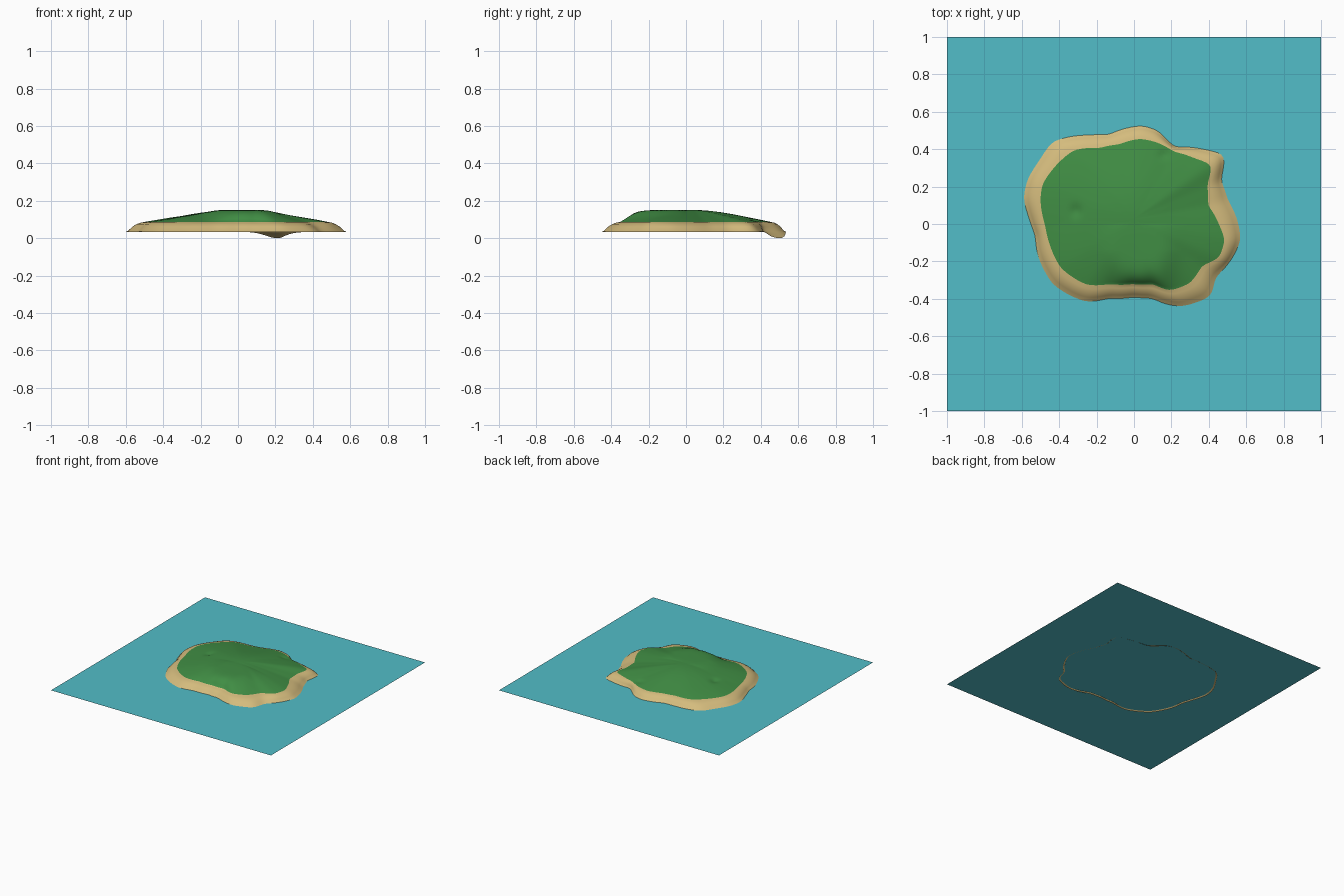
import bpy, bmesh, math

if "Cube" in bpy.data.objects:
    bpy.data.objects.remove(bpy.data.objects["Cube"])

CENTRE_Y = 0.03      # polar centre of the island
N = 180              # angular steps
WATER_Z = 0.04


def material(name, rgb):
    m = bpy.data.materials.new(name)
    m.diffuse_color = (*rgb, 1.0)
    m.use_nodes = True
    m.node_tree.nodes["Principled BSDF"].inputs["Base Color"].default_value = m.diffuse_color
    return m


SAND = material("sand", (0.66, 0.50, 0.205))
GRASS = material("grass green", (0.052, 0.27, 0.058))
WATER = material("turquoise water", (0.085, 0.51, 0.58))

# Outline where the sand meets the water
shore_pts = [
    (.57, -.085), (.553, .02), (.50, .13), (.463, .235), (.484, .37), (.39, .395),
    (.30, .41), (.22, .41), (.18, .445), (.125, .50), (.045, .525), (-.05, .51),
    (-.14, .475), (-.24, .475), (-.32, .47), (-.435, .44), (-.505, .34), (-.57, .235),
    (-.59, .14), (-.56, .03), (-.527, -.06), (-.515, -.165), (-.435, -.32),
    (-.345, -.38), (-.255, -.415), (-.13, -.395), (0, -.39), (.095, -.395),
    (.18, -.43), (.255, -.44), (.41, -.385), (.435, -.285), (.52, -.19)]

# Outline where the grass meets the sand
grass_pts = [
    (.485, -.085), (.455, -.005), (.395, .10), (.39, .21), (.415, .315), (.325, .35),
    (.215, .385), (.125, .435), (.03, .455), (-.08, .425), (-.185, .405), (-.32, .395),
    (-.415, .315), (-.49, .21), (-.50, .13), (-.475, -.005), (-.45, -.11),
    (-.39, -.235), (-.25, -.325), (-.13, -.32), (-.01, -.32), (.10, -.32),
    (.19, -.355), (.30, -.315), (.365, -.22), (.455, -.18)]


def radii(points, smooth=2):
    """Resample an outline as one radius per angular step."""
    pol = sorted((math.atan2(y - CENTRE_Y, x) % math.tau, math.hypot(x, y - CENTRE_Y))
                 for x, y in points)
    pol = [(pol[-1][0] - math.tau, pol[-1][1])] + pol + [(pol[0][0] + math.tau, pol[0][1])]
    out = []
    for i in range(N):
        a = math.tau * i / N
        for (a0, r0), (a1, r1) in zip(pol, pol[1:]):
            if a0 <= a <= a1:
                out.append(r0 + (r1 - r0) * (a - a0) / max(a1 - a0, 1e-6))
                break
    for _ in range(smooth):
        out = [(out[i - 1] + 2 * out[i] + out[(i + 1) % N]) / 4 for i in range(N)]
    return out


shore, grass = radii(shore_pts), radii(grass_pts)


def bump(x, y, cx, cy, sx, sy):
    return math.exp(-((x - cx) / sx) ** 2 - ((y - cy) / sy) ** 2)


def hill_height(x, y, t):
    """Gentle hill with a steep bank at the front; t is 0 centre, 1 grass edge."""
    front = min(max(-y / 0.15, 0), 1)
    power = 1.55 + 8 * front * math.exp(-((x - .03) / .13) ** 2)
    z = 0.087 + 0.064 * (1 - t ** power)
    z += 0.003 * math.sin(9 * x + 2) * math.sin(8 * y + 1) * t * (1 - t) * 4
    z -= 0.012 * bump(x, y, -.31, .07, .025, .035)
    z -= 0.008 * bump(x, y, .16, .37, .03, .02)
    return z


def ring_point(i, r, z=None, t=None):
    a = math.tau * i / N
    x, y = r * math.cos(a), CENTRE_Y + r * math.sin(a)
    return (x, y, hill_height(x, y, t) if z is None else z)


# Island: grass rings, sand slope rings, then a rim dipping under the water
GRASS_RINGS = 26
SAND_PROFILE = [(.25, .083), (.5, .075), (.75, .061), (1, WATER_Z)]
rings = []
for k in range(1, GRASS_RINGS + 1):
    t = k / GRASS_RINGS
    rings.append([ring_point(i, grass[i] * t, t=t) for i in range(N)])
for u, z in SAND_PROFILE:
    rings.append([ring_point(i, grass[i] + (shore[i] - grass[i]) * u, z) for i in range(N)])
for f in (.5, 1):
    rim = []
    for i in range(N):
        dip = math.exp(-((i * 360 / N - 66) / 10) ** 2)   # washed-out notch
        rim.append(ring_point(i, shore[i] + f * (.012 + .05 * dip),
                              WATER_Z - f ** 1.3 * (.006 + .034 * dip)))
    rings.append(rim)

bm = bmesh.new()
peak = bm.verts.new((0, CENTRE_Y, hill_height(0, CENTRE_Y, 0)))
vr = [[bm.verts.new(p) for p in ring] for ring in rings]
for i in range(N):
    bm.faces.new((peak, vr[0][i], vr[0][(i + 1) % N]))
for k in range(len(vr) - 1):
    for i in range(N):
        j = (i + 1) % N
        f = bm.faces.new((vr[k][i], vr[k + 1][i], vr[k + 1][j], vr[k][j]))
        f.material_index = 0 if k < GRASS_RINGS - 1 else 1
mesh = bpy.data.meshes.new("island")
bm.to_mesh(mesh)
bm.free()
for m in (GRASS, SAND):
    mesh.materials.append(m)
for p in mesh.polygons:
    p.use_smooth = True
island = bpy.data.objects.new("island", mesh)
bpy.context.collection.objects.link(island)

# Water: a flat square sheet
bpy.ops.mesh.primitive_plane_add(size=2, location=(0, 0, WATER_Z))
water = bpy.context.object
water.name = "water"
water.data.materials.append(WATER)
